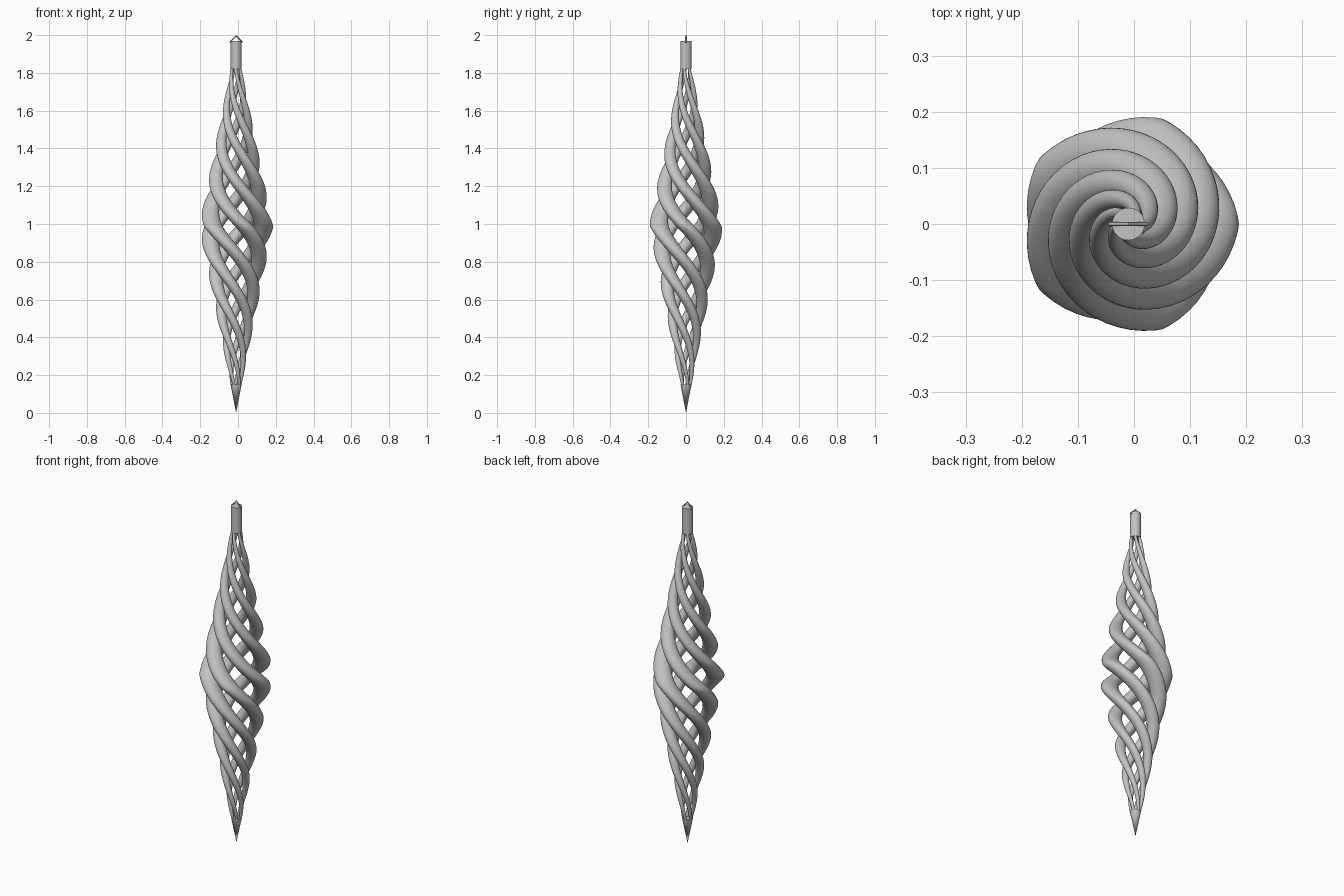
import bpy, bmesh, math

if "Cube" in bpy.data.objects:
    bpy.data.objects.remove(bpy.data.objects["Cube"])

AXIS_X = -0.01            # centre line of the ornament
MID = 0.985               # height of the widest point
SLOPE = 0.2               # outer radius gained per unit of height
TWIST = 6.5               # radians of turn per unit of height
STRANDS = 5

metal = bpy.data.materials.new("grey_metal")
metal.diffuse_color = (0.55, 0.55, 0.55, 1)
metal.use_nodes = True
metal.node_tree.nodes["Principled BSDF"].inputs["Base Color"].default_value = metal.diffuse_color


def finish(bm, name):
    bmesh.ops.recalc_face_normals(bm, faces=bm.faces)
    mesh = bpy.data.meshes.new(name)
    bm.to_mesh(mesh)
    bm.free()
    obj = bpy.data.objects.new(name, mesh)
    bpy.context.collection.objects.link(obj)
    mesh.materials.append(metal)
    bpy.ops.object.select_all(action='DESELECT')
    obj.select_set(True)
    bpy.context.view_layer.objects.active = obj
    bpy.ops.object.shade_smooth_by_angle(angle=math.radians(40))
    return obj


def bridge(bm, a, b):
    n = len(a)
    for i in range(n):
        bm.faces.new((a[i], a[(i + 1) % n], b[(i + 1) % n], b[i]))


def strand(name, phase, z0=0.12, z1=1.85, steps=96, sides=24):
    """Twisted strand, thickest at mid height and tapering to both ends."""
    bm = bmesh.new()
    rings = []
    for s in range(steps + 1):
        z = z0 + (z1 - z0) * s / steps
        outer = SLOPE * (MID - abs(z - MID))
        tube = outer * 0.25
        turn = phase - TWIST * (z - MID)
        cx = AXIS_X + (outer - tube) * math.cos(turn)
        cy = (outer - tube) * math.sin(turn)
        ring = []
        for i in range(sides):
            a = turn + math.tau * i / sides
            ring.append(bm.verts.new((cx + tube * math.cos(a), cy + tube * math.sin(a), z)))
        rings.append(ring)
    for a, b in zip(rings, rings[1:]):
        bridge(bm, a, b)
    bm.faces.new(rings[0])
    bm.faces.new(rings[-1])
    return finish(bm, name)


def round_part(name, r_low, r_high, z0, z1):
    bm = bmesh.new()
    bmesh.ops.create_cone(bm, cap_ends=True, segments=32, radius1=r_low,
                          radius2=r_high, depth=z1 - z0)
    bmesh.ops.translate(bm, verts=bm.verts, vec=(AXIS_X, 0, (z0 + z1) / 2))
    return finish(bm, name)


# Spiral strands
for k in range(STRANDS):
    strand(f"spiral_strand_{k + 1}", math.tau * k / STRANDS)

# Pointed tip and top cap
round_part("bottom_tip", 0.0, 0.029, 0.0, 0.15)
round_part("top_cap", 0.029, 0.029, 1.82, 1.97)

# Diamond-shaped hanging loop, half sunk into the cap
bm = bmesh.new()
loop = []
for k in range(4):
    a = math.tau * k / 4
    ring = []
    for i in range(8):
        b = math.tau * i / 8
        r = 0.032 + 0.004 * math.cos(b)
        ring.append(bm.verts.new((AXIS_X + r * math.cos(a), 0.004 * math.sin(b),
                                  1.964 + r * math.sin(a))))
    loop.append(ring)
for k in range(4):
    bridge(bm, loop[k], loop[(k + 1) % 4])
finish(bm, "hanging_loop")
